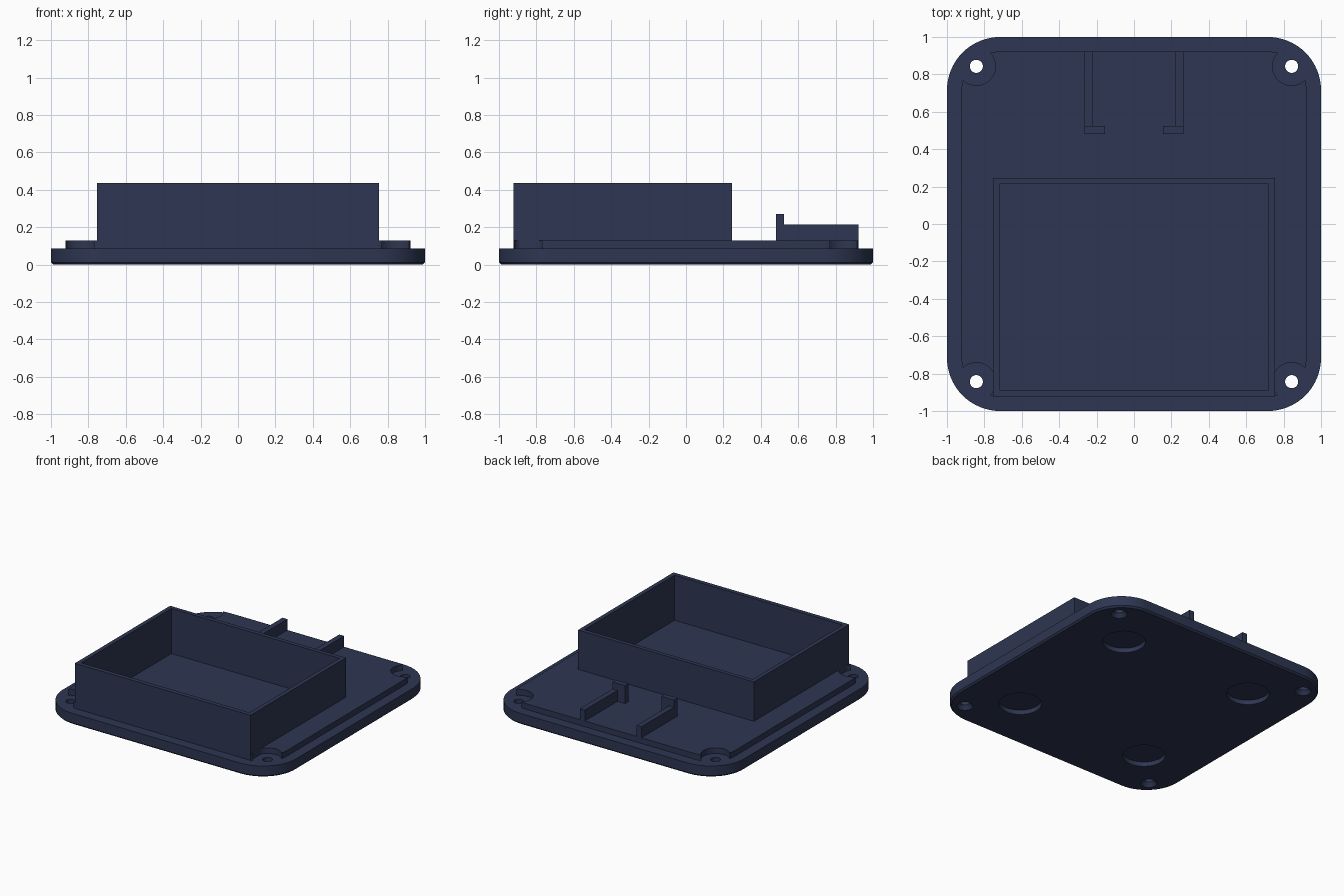
import bpy, math

if "Cube" in bpy.data.objects:
    bpy.data.objects.remove(bpy.data.objects["Cube"])

navy = bpy.data.materials.new("dark navy plastic")
navy.diffuse_color = (0.027, 0.037, 0.084, 1)
navy.use_nodes = True
navy.node_tree.nodes["Principled BSDF"].inputs["Base Color"].default_value = navy.diffuse_color


def loft(name, rings, helper=False):
    """Solid from stacked rings of (x, y, z) points with equal counts."""
    n = len(rings[0])
    verts = [p for ring in rings for p in ring]
    faces = [list(range(n))[::-1], [len(verts) - n + i for i in range(n)]]
    for k in range(len(rings) - 1):
        for i in range(n):
            j = (i + 1) % n
            faces.append([k * n + i, k * n + j, (k + 1) * n + j, (k + 1) * n + i])
    mesh = bpy.data.meshes.new(name)
    mesh.from_pydata(verts, [], faces)
    mesh.materials.append(navy)
    ob = bpy.data.objects.new(name, mesh)
    bpy.context.collection.objects.link(ob)
    ob.hide_render = helper
    return ob


def rounded(half, r, z, seg=16):
    """Ring for a square with rounded corners."""
    pts = []
    for q in range(4):
        mid = math.radians(45 + 90 * q)
        cx = math.copysign(half - r, math.cos(mid))
        cy = math.copysign(half - r, math.sin(mid))
        for i in range(seg + 1):
            a = math.radians(90 * q + 90 * i / seg)
            pts.append((cx + r * math.cos(a), cy + r * math.sin(a), z))
    return pts


def circle(x, y, r, z, seg=40):
    return [(x + r * math.cos(2 * math.pi * i / seg),
             y + r * math.sin(2 * math.pi * i / seg), z) for i in range(seg)]


def box(name, x0, x1, y0, y1, z0, z1, helper=False):
    return loft(name, [[(x0, y0, z), (x1, y0, z), (x1, y1, z), (x0, y1, z)]
                       for z in (z0, z1)], helper)


def cut(ob, cutters):
    """Subtract the cutters, bake the result and remove them."""
    for c in cutters:
        m = ob.modifiers.new("cut", 'BOOLEAN')
        m.operation, m.solver, m.object = 'DIFFERENCE', 'EXACT', c
    bpy.context.view_layer.update()
    deps = bpy.context.evaluated_depsgraph_get()
    baked = bpy.data.meshes.new_from_object(ob.evaluated_get(deps))
    ob.modifiers.clear()
    ob.data = baked
    for c in cutters:
        bpy.data.objects.remove(c)


corners = [(sx, sy) for sx in (-1, 1) for sy in (-1, 1)]
HOLE, FOOT = 0.843, 0.567
DECK, STEP, TOP = 0.086, 0.13, 0.435

# Base plate with chamfered lower edge, countersunk holes and foot recesses
plate = loft("base_plate", [rounded(0.988, 0.273, 0), rounded(1, 0.285, 0.012),
                            rounded(1, 0.285, DECK)])
tools = []
for sx, sy in corners:
    x, y = sx * HOLE, sy * HOLE
    tools.append(loft("screw_cutter", [circle(x, y, 0.066, -0.01), circle(x, y, 0.035, 0.03),
                                       circle(x, y, 0.035, 0.2)], True))
    x, y = sx * FOOT, sy * FOOT
    tools.append(loft("foot_cutter", [circle(x, y, 0.15, z, 48) for z in (-0.02, 0.035)], True))
cut(plate, tools)

# Raised lip, relieved around the screws and open under the tray
lip = loft("raised_lip", [rounded(0.922, 0.205, z) for z in (DECK, STEP)])
tools = [loft("relief_cutter", [circle(sx * HOLE, sy * HOLE, 0.102, z, 48)
                                for z in (0.05, 0.2)], True) for sx, sy in corners]
tools.append(box("tray_cutter", -0.753, 0.753, -1.1, 0.245, 0.05, 0.2, True))
cut(lip, tools)

# Open tray walls
tray = box("tray_walls", -0.753, 0.753, -0.922, 0.245, DECK, TOP)
cut(tray, [box("tray_inside", -0.72, 0.72, -0.888, 0.213, 0.0, 0.6, True)])

# Two guide rails ending in taller hooked posts
for side, label in ((-1, "left"), (1, "right")):
    rail = sorted((side * 0.222, side * 0.264))
    post = sorted((side * 0.156, side * 0.264))
    box(label + "_guide_rail", *rail, 0.524, 0.922, STEP, 0.215)
    box(label + "_guide_post", *post, 0.481, 0.524, STEP, 0.27)

# Smooth the curved walls, keep the edges sharp
for ob in bpy.context.collection.objects:
    ob.select_set(True)
    bpy.context.view_layer.objects.active = ob
bpy.ops.object.shade_smooth_by_angle(angle=math.radians(30))
